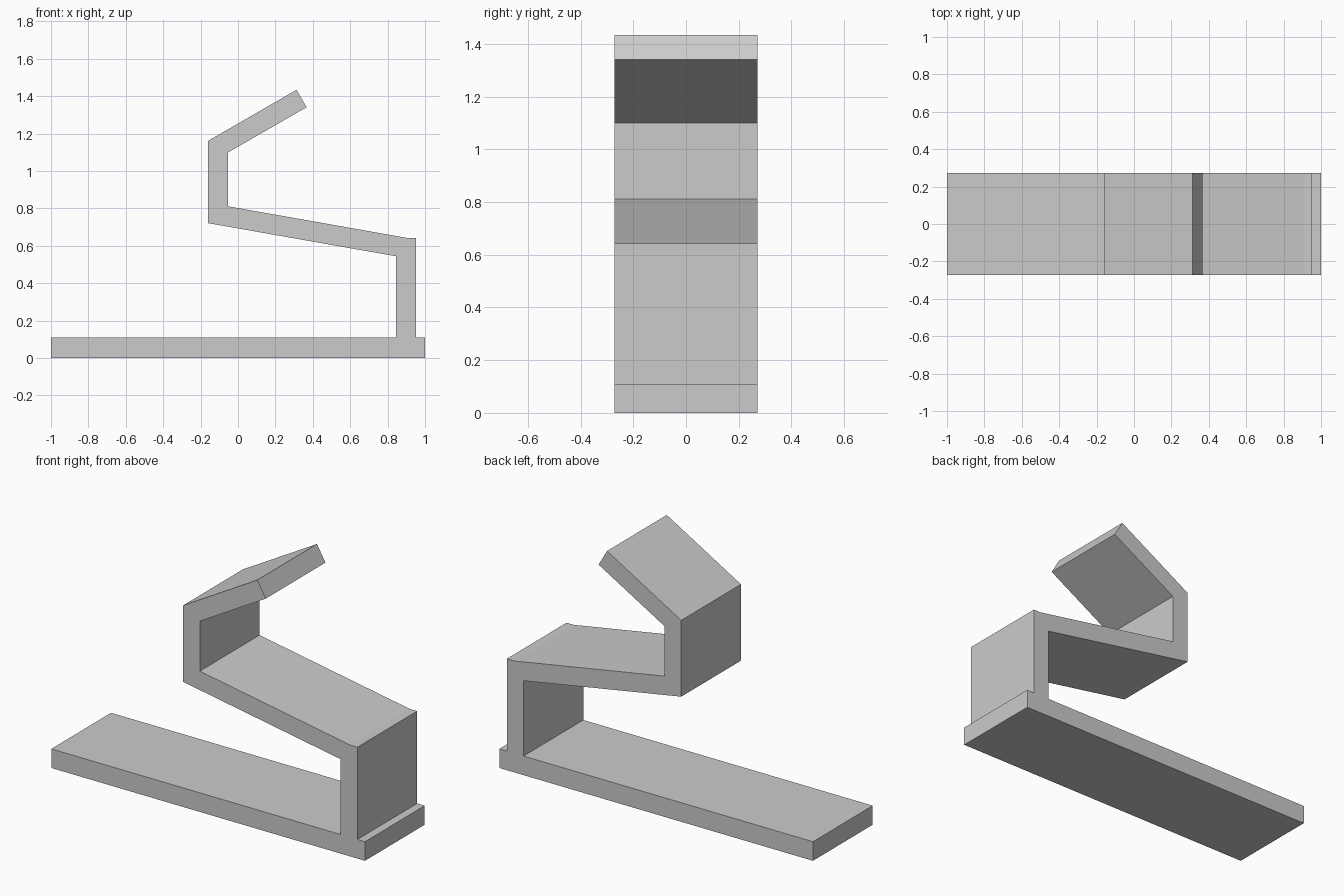
import bpy
import bmesh

if "Cube" in bpy.data.objects:
    bpy.data.objects.remove(bpy.data.objects["Cube"])

HALF_WIDTH = 0.272

# Side outline (x, z) of the bent strip: base, post, sloped seat, back, top flap
outline = [
    (-1.0, 0.0), (1.0, 0.0), (1.0, 0.11), (0.952, 0.11),
    (0.952, 0.642), (0.905, 0.642), (-0.053, 0.811), (-0.053, 1.099),
    (0.367, 1.341), (0.313, 1.434), (-0.16, 1.161), (-0.16, 0.721),
    (0.845, 0.544), (0.845, 0.11), (-1.0, 0.11),
]


def extrude_outline(name, points, half_width):
    """Extrude an x-z outline symmetrically along y."""
    bm = bmesh.new()
    face = bm.faces.new([bm.verts.new((x, -half_width, z)) for x, z in points])
    result = bmesh.ops.extrude_face_region(bm, geom=[face], use_keep_orig=True)
    moved = [v for v in result["geom"] if isinstance(v, bmesh.types.BMVert)]
    bmesh.ops.translate(bm, verts=moved, vec=(0, 2 * half_width, 0))
    bmesh.ops.recalc_face_normals(bm, faces=bm.faces)
    mesh = bpy.data.meshes.new(name)
    bm.to_mesh(mesh)
    bm.free()
    obj = bpy.data.objects.new(name, mesh)
    bpy.context.collection.objects.link(obj)
    return obj


# One continuous folded strip
extrude_outline("folded_stand", outline, HALF_WIDTH)
